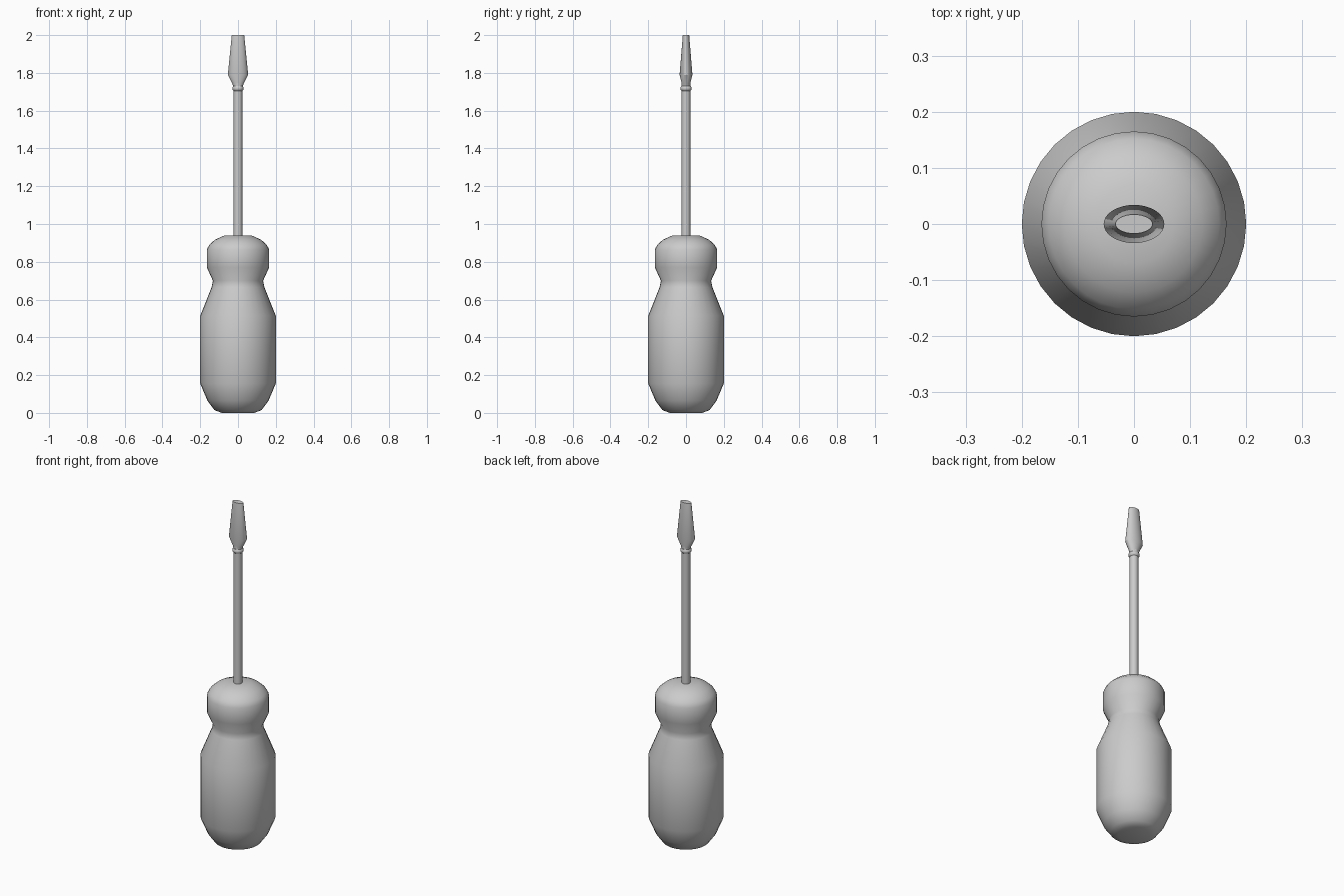
import bpy, bmesh, math

if "Cube" in bpy.data.objects:
    bpy.data.objects.remove(bpy.data.objects["Cube"])


def lathe(name, rings, sides=32, sharp=45):
    """Loft capped elliptical rings (half width x, half depth y, height z)."""
    bm = bmesh.new()
    loops = []
    for rx, ry, z in rings:
        loops.append([bm.verts.new((rx * math.cos(2 * math.pi * i / sides),
                                    ry * math.sin(2 * math.pi * i / sides), z))
                      for i in range(sides)])
    for a, b in zip(loops, loops[1:]):
        for i in range(sides):
            j = (i + 1) % sides
            bm.faces.new((a[i], a[j], b[j], b[i]))
    bm.faces.new(loops[0][::-1])
    bm.faces.new(loops[-1])
    mesh = bpy.data.meshes.new(name)
    bm.to_mesh(mesh)
    bm.free()
    obj = bpy.data.objects.new(name, mesh)
    bpy.context.collection.objects.link(obj)
    bpy.ops.object.select_all(action='DESELECT')
    obj.select_set(True)
    bpy.context.view_layer.objects.active = obj
    bpy.ops.object.shade_smooth_by_angle(angle=math.radians(sharp))
    return obj


def round_rings(profile):
    return [(r, r, z) for r, z in profile]


# Bulbous grip with a narrow neck and rounded shoulder
lathe("handle", round_rings([
    (0.085, 0.0), (0.125, 0.015), (0.162, 0.065), (0.2, 0.155), (0.2, 0.515),
    (0.14, 0.665), (0.133, 0.70), (0.165, 0.77), (0.165, 0.865),
    (0.152, 0.89), (0.122, 0.917), (0.07, 0.94)]), sharp=60)

# Steel rod, sunk into the handle
lathe("shaft", round_rings([(0.023, 0.90), (0.023, 1.75)]))

# Small bead below the blade
lathe("collar", round_rings([
    (0.023, 1.705), (0.03, 1.712), (0.03, 1.722), (0.025, 1.73)]))

# Flattened blade with an oval section
lathe("blade", [
    (0.025, 0.023, 1.728), (0.03, 0.022, 1.742), (0.054, 0.034, 1.79),
    (0.033, 0.017, 2.0)], sharp=30)
